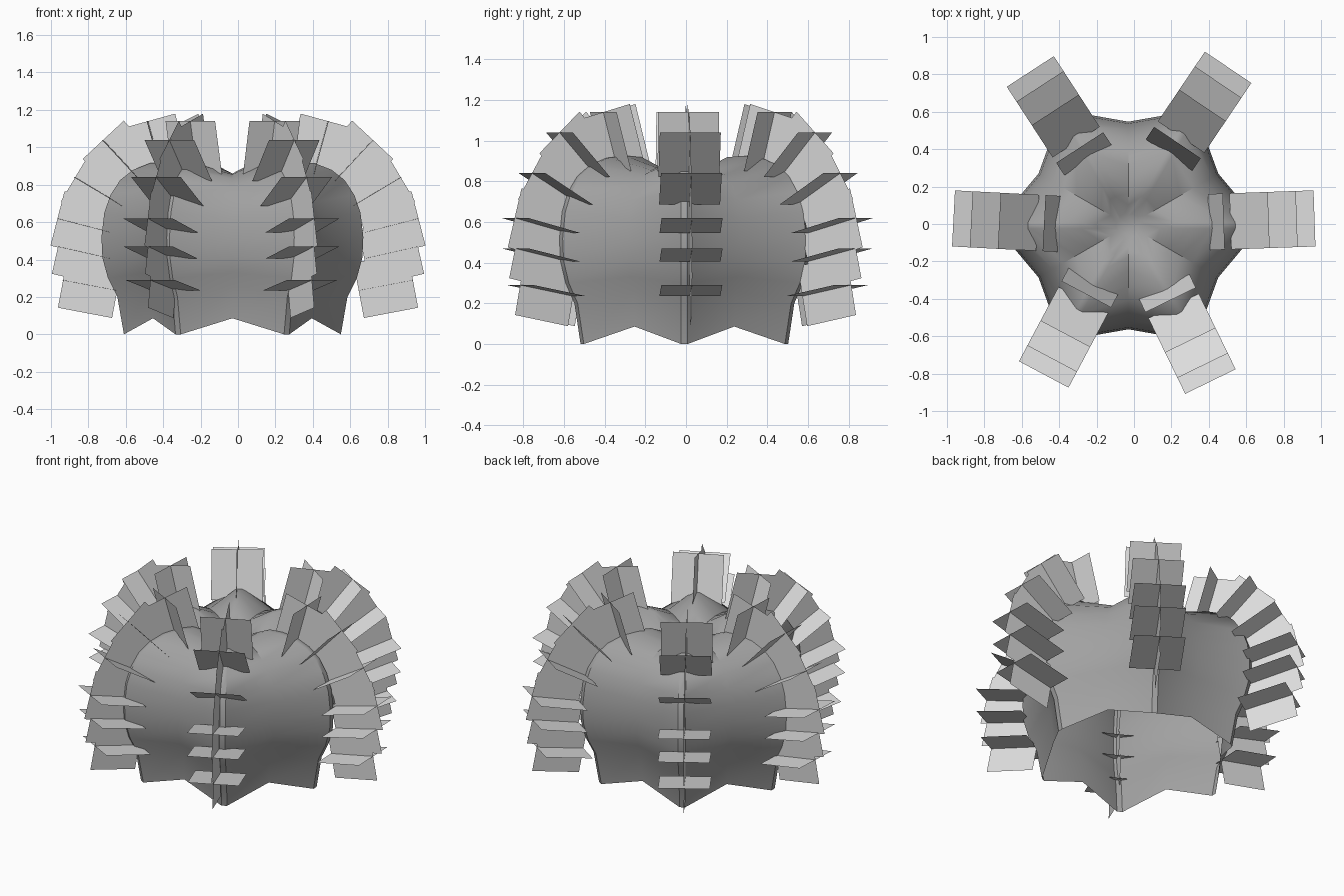
import bpy, bmesh, math
from mathutils import Vector

if "Cube" in bpy.data.objects:
    bpy.data.objects.remove(bpy.data.objects["Cube"])


def material(name, grey):
    m = bpy.data.materials.new(name)
    m.diffuse_color = (grey, grey, grey, 1)
    m.use_nodes = True
    m.node_tree.nodes["Principled BSDF"].inputs["Base Color"].default_value = m.diffuse_color
    return m


body_grey = material("body grey", 0.36)
spine_grey = material("spine light grey", 0.72)


def finish(name, bm, mat):
    me = bpy.data.meshes.new(name)
    bm.to_mesh(me)
    bm.free()
    me.materials.append(mat)
    ob = bpy.data.objects.new(name, me)
    bpy.context.collection.objects.link(ob)
    return ob


# Ribbed hollow body: rows of (rib radius, rib z, valley radius, valley z)
ROWS = [
    (0.58, 0.00, 0.49, 0.086), (0.615, 0.20, 0.505, 0.262),
    (0.665, 0.30, 0.535, 0.33), (0.695, 0.41, 0.553, 0.42),
    (0.70, 0.52, 0.555, 0.51), (0.685, 0.65, 0.545, 0.62),
    (0.652, 0.745, 0.515, 0.71), (0.60, 0.825, 0.465, 0.785),
    (0.53, 0.88, 0.40, 0.832), (0.44, 0.915, 0.32, 0.855),
    (0.34, 0.925, 0.24, 0.86), (0.25, 0.918, 0.17, 0.852),
    (0.17, 0.88, 0.11, 0.835), (0.065, 0.81, 0.055, 0.81),
]
CREST = 0.016   # half width of the flat rib crest
CX, CY = -0.03, -0.008

bm = bmesh.new()
rings = []
for rr, rz, vr, vz in ROWS:
    ring = []
    for k in range(6):
        a = math.radians(60 * k)
        c, s = math.cos(a), math.sin(a)
        for t in (-CREST, CREST):
            ring.append(bm.verts.new((CX + rr * c - t * s, CY + rr * s + t * c, rz)))
        b = a + math.radians(30)
        ring.append(bm.verts.new((CX + vr * math.cos(b), CY + vr * math.sin(b), vz)))
    rings.append(ring)
n = len(rings[0])
for lo, hi in zip(rings, rings[1:]):
    for i in range(n):
        j = (i + 1) % n
        bm.faces.new((lo[i], lo[j], hi[j], hi[i]))
bm.faces.new(rings[-1])
body = finish("ribbed_body", bm, body_grey)
bpy.context.view_layer.objects.active = body
body.select_set(True)
bpy.ops.object.shade_smooth_by_angle(angle=math.radians(36))
body.select_set(False)

# Spine cards: each spine is two crossed squares, base and tip given as (r, z)
SPINES = [
    ((0.645, 0.235), (0.935, 0.29)), ((0.675, 0.405), (0.962, 0.47)),
    ((0.675, 0.545), (0.965, 0.62)), ((0.61, 0.685), (0.87, 0.84)),
    ((0.515, 0.82), (0.72, 1.04)), ((0.40, 0.85), (0.48, 1.14)),
]
HALF = 0.15
# Each row of spines: outermost tip x, y and heading in degrees
SPINE_ROWS = [
    (0.968, 0.03, 2), (0.505, 0.84, 56), (-0.556, 0.818, 123),
    (-0.968, 0.03, 177), (-0.484, -0.807, 242), (0.41, -0.845, 296),
]
for idx, (tx, ty, deg) in enumerate(SPINE_ROWS):
    a = math.radians(deg)
    out = Vector((math.cos(a), math.sin(a), 0))
    side = Vector((-math.sin(a), math.cos(a), 0))
    origin = Vector((tx, ty, 0)) - out * 0.968
    bm = bmesh.new()
    for (r0, z0), (r1, z1) in SPINES:
        base = origin + out * r0 + Vector((0, 0, z0))
        tip = origin + out * r1 + Vector((0, 0, z1))
        along = (tip - base).normalized().cross(side)
        for w in (side * HALF, along * HALF):
            bm.faces.new([bm.verts.new(p) for p in (base - w, base + w, tip + w, tip - w)])
    finish("spine_row_%d" % (idx + 1), bm, spine_grey)
